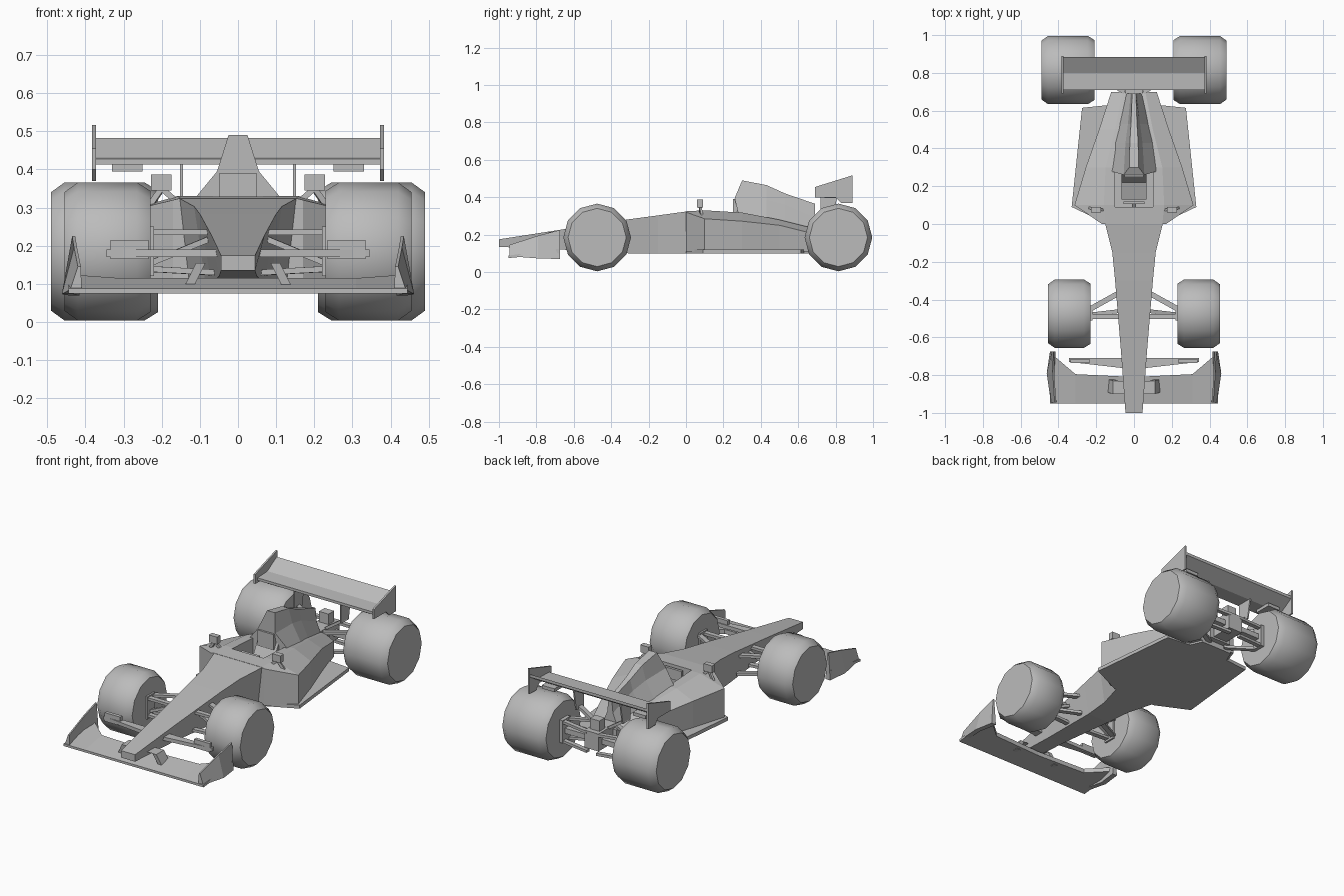
import bpy, bmesh, math
from mathutils import Vector

cube = bpy.data.objects.get("Cube")
if cube:
    bpy.data.objects.remove(cube, do_unlink=True)

grey = bpy.data.materials.new("plain grey")
grey.use_nodes = True
grey.diffuse_color = (0.5, 0.5, 0.5, 1)
grey.node_tree.nodes["Principled BSDF"].inputs["Base Color"].default_value = (0.5, 0.5, 0.5, 1)


def loft(name, rings):
    """Skin equal-length point rings into a closed solid."""
    bm = bmesh.new()
    rows = [[bm.verts.new(p) for p in ring] for ring in rings]
    n = len(rows[0])
    for a, b in zip(rows, rows[1:]):
        for i in range(n):
            j = (i + 1) % n
            bm.faces.new((a[i], a[j], b[j], b[i]))
    bm.faces.new(rows[0])
    bm.faces.new(rows[-1])
    bmesh.ops.recalc_face_normals(bm, faces=bm.faces)
    me = bpy.data.meshes.new(name)
    bm.to_mesh(me)
    bm.free()
    me.materials.append(grey)
    ob = bpy.data.objects.new(name, me)
    bpy.context.collection.objects.link(ob)
    return ob


def box(name, x, y, z):
    return loft(name, [[(x[0], v, z[0]), (x[1], v, z[0]), (x[1], v, z[1]), (x[0], v, z[1])] for v in y])


def bar(name, p, q, w=0.02, h=0.015):
    """Rectangular strut from p to q."""
    p, q = Vector(p), Vector(q)
    d = (q - p).normalized()
    side = d.cross(Vector((0, 0, 1))).normalized() * w / 2
    up = side.cross(d).normalized() * h / 2
    return loft(name, [[c + side + up, c - side + up, c - side - up, c + side - up] for c in (p, q)])


def side_plate(name, x, t, outline):
    """Upright plate with a (y, z) outline."""
    return loft(name, [[(v, y, z) for y, z in outline] for v in (x - t / 2, x + t / 2)])


def symmetric(half, y):
    """Close a half section of (x, z) points into a ring at y."""
    return [(x, y, z) for x, z in half] + [(-x, y, z) for x, z in reversed(half)]


def wheel(name, side, y, inner, outer):
    """Twelve-sided tyre with chamfered shoulders."""
    r = 0.181
    profile = [(inner, r * 0.88), (inner + 0.035, r), (outer - 0.035, r), (outer, r * 0.86)]
    ring = [math.tau * k / 12 for k in range(12)]
    ob = loft(name, [[(side * x, y + q * math.sin(a), 0.185 + q * math.cos(a)) for a in ring] for x, q in profile])
    bpy.ops.object.select_all(action='DESELECT')
    ob.select_set(True)
    bpy.context.view_layer.objects.active = ob
    bpy.ops.object.shade_smooth_by_angle(angle=math.radians(40))


# Nose and front tub: y, top half width, top z, bottom half width, bottom z
nose = [(-1, .045, .175, .045, .135), (-.66, .07, .228, .05, .12), (-.3, .1, .283, .07, .1),
        (-.15, .115, .303, .085, .1), (.01, .155, .325, .13, .1)]
loft("nose", [symmetric([(wb, zb), (wt, zt)], y) for y, wt, zt, wb, zb in nose])

# Main body with side pods: y, inner x, inner z, outer x, outer z
pods = [(0, .15, .325, .17, .32), (.1, .16, .33, .315, .285), (.3, .15, .318, .255, .272),
        (.5, .1, .28, .185, .25), (.7, .06, .23, .12, .2)]
body = loft("body", [symmetric([(xo, .11), (xo, zo), (xi, zi)], y) for y, xi, zi, xo, zo in pods])

# Cockpit opening
cutter = box("cockpit_cutter", (-.1, .1), (.09, .28), (.19, .5))
cutter.hide_render = True
cut = body.modifiers.new("cockpit", 'BOOLEAN')
cut.object = cutter
cut.solver = 'EXACT'
bpy.context.view_layer.objects.active = body
bpy.ops.object.modifier_apply(modifier=cut.name)
bpy.data.objects.remove(cutter, do_unlink=True)

loft("seat", [[(-w, y, .19), (w, y, .19), (w, y, z), (-w, y, z)] for y, w, z in [(.13, .065, .2), (.22, .065, .23), (.28, .065, .34)]])
box("headrest", (-.05, .05), (.25, .29), (.3, .39))
box("steering_wheel", (-.055, .055), (.105, .12), (.26, .32))
bar("steering_column", (0, .08, .27), (0, .11, .29))

# Floor tray
outline = [(.14, 0), (.33, .09), (.275, .615), (.13, .63), (.1, .7)]
full = outline + [(-x, y) for x, y in reversed(outline)]
loft("floor", [[(x, y, z) for x, y in full] for z in (.1, .12)])

# Engine cover with tall air intake: y (base, middle, top) and half widths with heights
cover = [((.28, .26, .3), (.125, .31), (.055, .395), (.025, .49)),
         ((.43, .43, .43), (.105, .28), (.045, .385), (.022, .465)),
         ((.53, .53, .53), (.085, .25), (.032, .36), (.016, .42)),
         ((.69, .69, .69), (.05, .21), (.018, .29), (.01, .365))]
rings = []
for ys, *pts in cover:
    half = [(x, y, z) for y, (x, z) in zip(ys, pts)]
    rings.append(half + [(-x, y, z) for x, y, z in reversed(half)])
loft("engine_cover", rings)

# Front wing: x, trailing y, trailing z
wing = [(-.445, -.68, .125), (-.31, -.795, .115), (0, -.81, .115), (.31, -.795, .115), (.445, -.68, .125)]
loft("front_wing", [[(x, -.95, .075), (x, -.95, .088), (x, y, z), (x, y, z - .025)] for x, y, z in wing])

# Rear wing
section = [(.71, .413), (.8, .413), (.885, .465), (.885, .482), (.8, .432), (.71, .428)]
loft("rear_wing", [[(x, y, z) for y, z in section] for x in (-.375, .375)])

# Gearbox and rear crash structure
box("gearbox", (-.045, .045), (.68, .86), (.14, .24))
box("rear_bulkhead", (-.07, .07), (.69, .73), (.13, .22))
box("crash_box", (-.03, .03), (.78, .83), (.2, .3))

for s, label in ((1, "left"), (-1, "right")):
    wheel(label + "_front_wheel", s, -.475, .23, .455)
    wheel(label + "_rear_wheel", s, .815, .21, .49)

    # Front wing end plate, leaning inwards at the top
    plate = [(-.945, .44, .42, .085, .145), (-.79, .462, .43, .073, .195), (-.675, .445, .435, .07, .225)]
    loft(label + "_front_end_plate", [[(s * xb, y, zb), (s * xt, y, zt), (s * (xt - .008), y, zt), (s * (xb - .03), y, zb)]
                                      for y, xb, xt, zb, zt in plate])

    # Nose pylons
    loft(label + "_wing_pylon", [[(s * x, -.9 + d, z), (s * x, -.83 + d, z), (s * (x + .025), -.83 + d, z), (s * (x + .025), -.9 + d, z)]
                                 for x, z, d in ((.04, .155, 0), (.085, .155, 0), (.12, .085, .01))])

    # Winglet ahead of the front wheel
    loft(label + "_winglet", [[(s * x, -.73 - d, .17), (s * x, -.71, .17), (s * x, -.71, .19), (s * x, -.73 - d, .19)]
                              for x, d in ((.04, .035), (.345, 0))])
    box(label + "_winglet_plate", (s * .235, s * .335), (-.735, -.715), (.165, .215))

    # Front suspension arms
    for level, z_in, z_out in (("upper", .235, .235), ("lower", .13, .14)):
        bar(f"{label}_{level}_front_arm", (s * .06, -.49, z_in), (s * .25, -.49, z_out), .028)
        bar(f"{label}_{level}_rear_arm", (s * .07, -.36, z_in), (s * .25, -.46, z_out), .028)
    bar(label + "_push_rod", (s * .07, -.46, .22), (s * .24, -.48, .15))
    box(label + "_front_upright", (s * .22, s * .25), (-.51, -.44), (.12, .25))

    # Rear suspension and drive shaft
    for level, z in (("upper", .24), ("lower", .13)):
        bar(f"{label}_{level}_leading_arm", (s * .05, .7, z - .01), (s * .23, .8, z), .025)
        bar(f"{label}_{level}_trailing_arm", (s * .03, .85, z - .01), (s * .23, .83, z), .025)
    bar(label + "_drive_shaft", (0, .815, .185), (s * .24, .815, .185), .03, .03)
    box(label + "_rear_upright", (s * .19, s * .23), (.78, .85), (.12, .25))

    # Rear wing end plate, support and underside block
    side_plate(label + "_rear_end_plate", s * .378, .01, [(.69, .4), (.69, .455), (.89, .517), (.89, .37), (.83, .37), (.8, .4)])
    side_plate(label + "_wing_support", s * .148, .008, [(.72, .3), (.72, .415), (.81, .415), (.79, .3)])
    bar(label + "_support_stay", (s * .03, .75, .23), (s * .15, .755, .31), .03)
    box(label + "_wing_block", (s * .25, s * .33), (.74, .84), (.395, .414))

    # Mirror
    box(label + "_mirror", (s * .175, s * .228), (.06, .09), (.345, .387))
    bar(label + "_mirror_stem", (s * .2, .075, .35), (s * .235, .085, .3), .012)
    bar(label + "_mirror_brace", (s * .16, .075, .315), (s * .2, .075, .35), .012)
